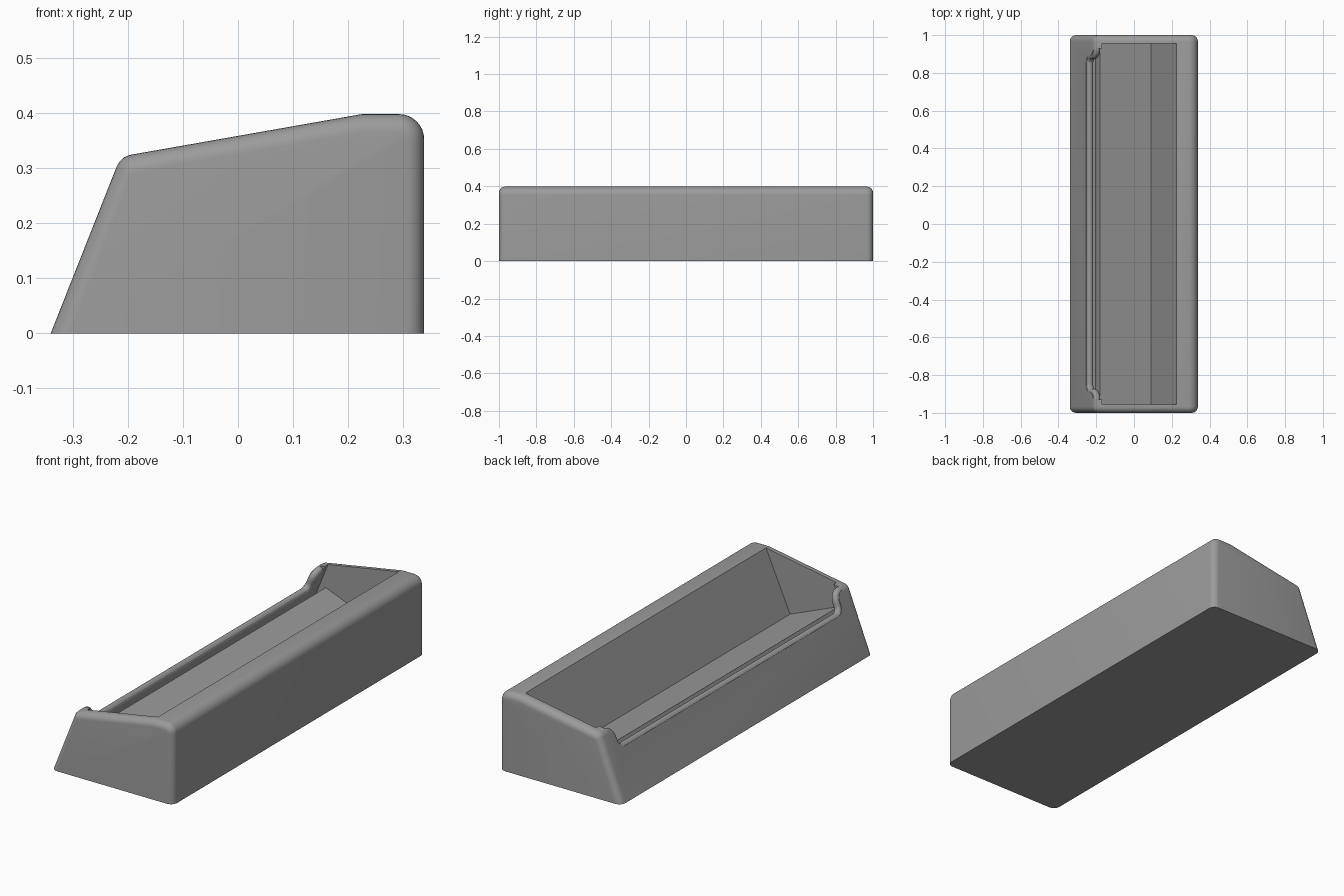
import bpy, bmesh, math
from mathutils import Vector

if "Cube" in bpy.data.objects:
    bpy.data.objects.remove(bpy.data.objects["Cube"])

grey = bpy.data.materials.new("plain grey")
grey.diffuse_color = (0.33, 0.33, 0.33, 1)
grey.use_nodes = True
grey.node_tree.nodes["Principled BSDF"].inputs["Base Color"].default_value = grey.diffuse_color
SLANT = 0.406          # x gained per unit of height on the front wall
WALL = 0.0185          # half thickness of the front wall


def mid_x(z):
    """x of the middle of the leaning front wall at height z"""
    return -0.253 + SLANT * (z - 0.167)


def arc(cx, cy, r, a0, a1, n=8):
    return [(cx + r * math.cos(math.radians(a0 + (a1 - a0) * i / n)),
             cy + r * math.sin(math.radians(a0 + (a1 - a0) * i / n))) for i in range(n + 1)]


def loft(name, loop_a, loop_b, cap_bevel=0):
    """solid between two matching loops, with optional rounded caps"""
    bm = bmesh.new()
    a = [bm.verts.new(p) for p in loop_a]
    b = [bm.verts.new(p) for p in loop_b]
    n = len(a)
    caps = [bm.faces.new(a), bm.faces.new(b[::-1])]
    for i in range(n):
        bm.faces.new((a[i], b[i], b[(i + 1) % n], a[(i + 1) % n]))
    bmesh.ops.recalc_face_normals(bm, faces=bm.faces)
    if cap_bevel:
        edges = [e for f in caps for e in f.edges if max(v.co.z for v in e.verts) > 0.001]
        bmesh.ops.bevel(bm, geom=edges, offset=cap_bevel, segments=6, profile=0.5,
                        affect='EDGES', clamp_overlap=True)
    me = bpy.data.meshes.new(name)
    bm.to_mesh(me)
    bm.free()
    ob = bpy.data.objects.new(name, me)
    bpy.context.collection.objects.link(ob)
    me.materials.append(grey)
    return ob


def prism(name, profile, half, bevel=0):
    return loft(name, [(x, -half, z) for x, z in profile],
                [(x, half, z) for x, z in profile], bevel)


def cut(body, cutter):
    m = body.modifiers.new("cut", 'BOOLEAN')
    m.operation, m.solver, m.object = 'DIFFERENCE', 'EXACT', cutter
    bpy.context.view_layer.objects.active = body
    bpy.ops.object.modifier_apply(modifier=m.name)
    bpy.data.objects.remove(cutter)


# outer body: leaning front, sloping ends, rounded back top edge
body_profile = ([(-0.34, 0)] + arc(-0.187, 0.289, 0.036, 158, 100, 6)
                + [(0.225, 0.398)] + arc(0.292, 0.352, 0.046, 90, 0) + [(0.338, 0)])
body = prism("tray_body", body_profile, 1.0, 0.033)

# tilted pocket with a groove along its front
cut(body, prism("pocket_cutter", [(0.09, 0.10), (0.27, 0.5), (-0.099, 0.5),
                                  (-0.235, 0.165), (-0.205, 0.153), (-0.18, 0.21)], 0.955))

# low opening in the front wall, as (y, z)
half_path = ([(0, 0.212)] + arc(0.85, 0.252, 0.04, -90, 0)
             + arc(0.93, 0.264, 0.04, 180, 90))
path = [(-y, z) for y, z in half_path[:0:-1]] + half_path
outline = path + [(0.93, 0.45), (-0.93, 0.45)]
across = Vector((1, 0, -SLANT)).normalized() * 0.03
mid = [Vector((mid_x(z), y, z)) for y, z in outline]
cut(body, loft("opening_cutter", [p - across for p in mid], [p + across for p in mid]))

# rounded lip following the opening
curve = bpy.data.curves.new("front_lip", 'CURVE')
curve.dimensions = '3D'
curve.bevel_depth = WALL
curve.bevel_resolution = 4
curve.use_fill_caps = True
lip_path = [(-0.955, 0.304)] + path + [(0.955, 0.304)]
spline = curve.splines.new('POLY')
spline.points.add(len(lip_path) - 1)
for pt, (y, z) in zip(spline.points, lip_path):
    pt.co = (mid_x(z), y, z, 1)
lip = bpy.data.objects.new("front_lip", curve)
bpy.context.collection.objects.link(lip)
curve.materials.append(grey)
bpy.ops.object.select_all(action='DESELECT')
lip.select_set(True)
bpy.context.view_layer.objects.active = lip
bpy.ops.object.convert(target='MESH')

# smooth the rounded edges, keep the creases sharp
body.select_set(True)
bpy.ops.object.shade_smooth_by_angle(angle=math.radians(25))
